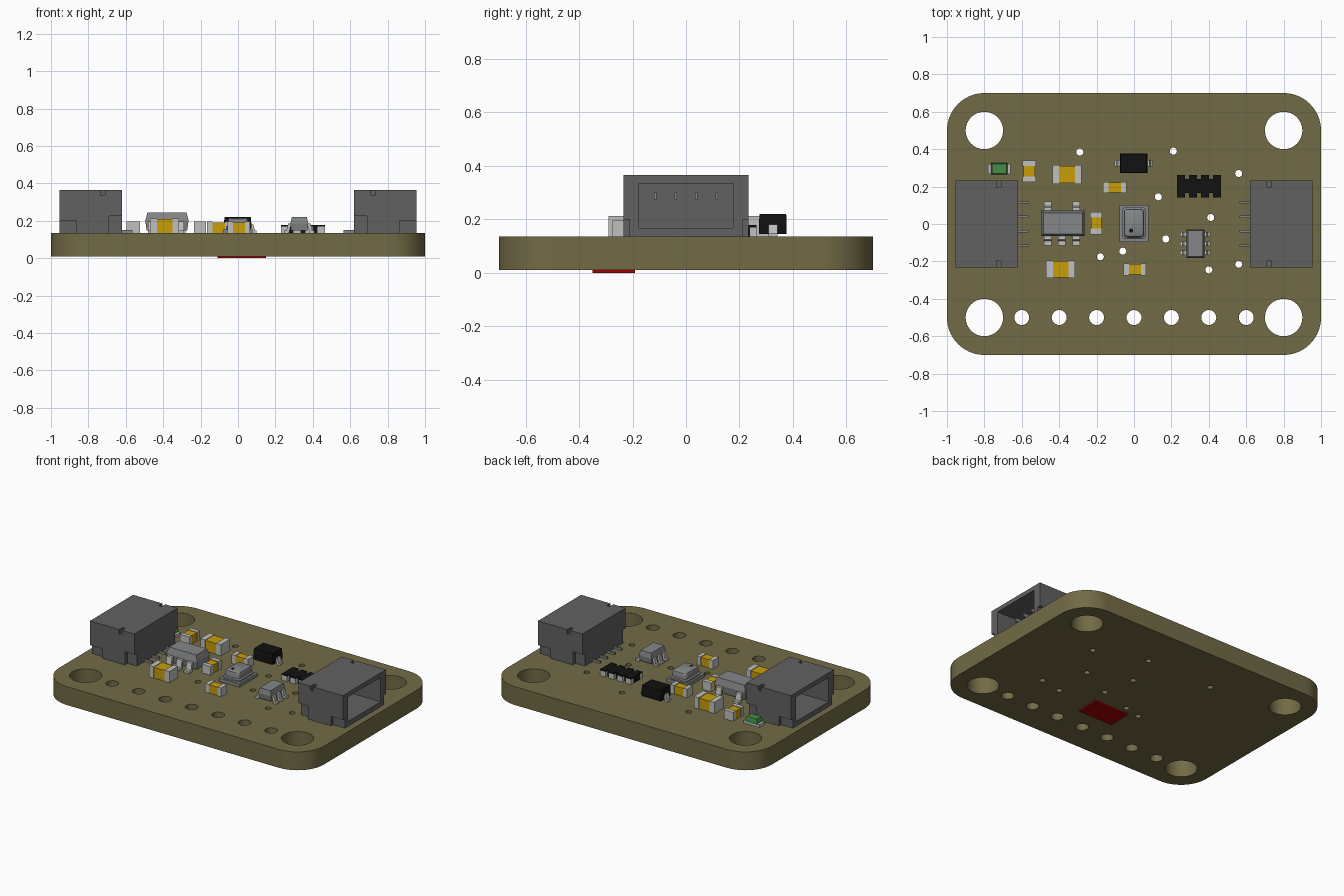
import bpy, bmesh, math
from mathutils import Vector

if "Cube" in bpy.data.objects:
    bpy.data.objects.remove(bpy.data.objects["Cube"])

def material(name, r, g, b):
    m = bpy.data.materials.new(name)
    m.diffuse_color = [(c / 255 / 12.92 if c < 11 else ((c / 255 + 0.055) / 1.055) ** 2.4)
                       for c in (r, g, b)] + [1]
    m.use_nodes = True
    m.node_tree.nodes["Principled BSDF"].inputs["Base Color"].default_value = m.diffuse_color
    return m

OLIVE = material("olive board", 114, 107, 70)
TAN = material("tan hole wall", 215, 176, 143)
DARK = material("dark grey plastic", 97, 97, 97)
GREY = material("mid grey package", 132, 134, 135)
SILVER = material("silver metal", 192, 192, 190)
GOLD = material("gold ceramic", 200, 157, 10)
BLACK = material("black package", 18, 18, 18)
GREEN = material("green lens", 68, 140, 72)
RED = material("red plate", 165, 0, 0)
TOP = 0.135

def make(name, bm, mat, smooth=False):
    bmesh.ops.recalc_face_normals(bm, faces=bm.faces[:])
    me = bpy.data.meshes.new(name)
    bm.to_mesh(me)
    bm.free()
    me.materials.append(mat)
    ob = bpy.data.objects.new(name, me)
    bpy.context.collection.objects.link(ob)
    if smooth:
        shade(ob)
    return ob

def shade(ob):
    bpy.ops.object.select_all(action='DESELECT')
    ob.select_set(True)
    bpy.context.view_layer.objects.active = ob
    bpy.ops.object.shade_smooth_by_angle(angle=math.radians(35))

def add_box(bm, x0, x1, y0, y1, z0, z1):
    vs = [bm.verts.new((x, y, z)) for z in (z0, z1)
          for x, y in ((x0, y0), (x1, y0), (x1, y1), (x0, y1))]
    for f in ((3, 2, 1, 0), (4, 5, 6, 7), (0, 1, 5, 4), (1, 2, 6, 5), (2, 3, 7, 6), (3, 0, 4, 7)):
        bm.faces.new([vs[i] for i in f])

def boxes(name, mat, *dims):
    bm = bmesh.new()
    for d in dims:
        add_box(bm, *d)
    return make(name, bm, mat)

def round_rect(hx, hy, r, n):
    if r == 0:
        return [(hx, hy), (-hx, hy), (-hx, -hy), (hx, -hy)]
    pts = []
    for k, (sx, sy) in enumerate(((1, 1), (-1, 1), (-1, -1), (1, -1))):
        for i in range(n + 1):
            a = math.pi / 2 * (k + i / n)
            pts.append((sx * (hx - r) + r * math.cos(a), sy * (hy - r) + r * math.sin(a)))
    return pts

def loft(name, mat, cx, cy, rings, smooth=False):
    """Stack of rectangles (half x, half y, corner radius, z) joined by walls."""
    bm = bmesh.new()
    loops = [[bm.verts.new((cx + x, cy + y, z)) for x, y in round_rect(hx, hy, r, 6)]
             for hx, hy, r, z in rings]
    for a, b in zip(loops, loops[1:]):
        for i in range(len(a)):
            j = (i + 1) % len(a)
            bm.faces.new((a[i], a[j], b[j], b[i]))
    bm.faces.new(loops[0])
    bm.faces.new(loops[-1])
    return make(name, bm, mat, smooth)

def lead(name, x, y, dx, dy, length, height, width, mat=SILVER, t=0.014):
    """Bent lead going outward from a package edge, down to a foot."""
    k, h = length * 0.4, height
    prof = [(-0.01, h), (k, h), (k + t * 0.6, t), (length, t),
            (length, 0), (k - t * 0.4, 0), (k - t, h - t), (-0.01, h - t)]
    bm = bmesh.new()
    sides = [[bm.verts.new((x + dx * d - dy * s, y + dy * d + dx * s, TOP + z)) for d, z in prof]
             for s in (-width / 2, width / 2)]
    n = len(prof)
    for i in range(n):
        j = (i + 1) % n
        bm.faces.new((sides[0][i], sides[0][j], sides[1][j], sides[1][i]))
    bm.faces.new(sides[0])
    bm.faces.new(sides[1])
    make(name, bm, mat)

# Board outline with mounting holes, header holes and vias
vias = [(-.29, .385), (.21, .39), (.56, .27), (.13, .145), (.41, .035),
        (.17, -.08), (-.06, -.145), (-.18, -.175), (.4, -.245), (.56, -.215)]
holes = [(x, y, 0.1, 48) for x in (-.8, .8) for y in (-.5, .5)]
holes += [(-.6 + .2 * i, -.5, 0.04, 28) for i in range(7)]
holes += [(x, y, 0.019, 16) for x, y in vias]
outlines = [round_rect(1, .7, .2, 14)]
for x, y, r, n in holes:
    outlines.append([(x + r * math.cos(2 * math.pi * i / n), y + r * math.sin(2 * math.pi * i / n))
                     for i in range(n)])
cu = bpy.data.curves.new("board", 'CURVE')
cu.dimensions, cu.fill_mode, cu.extrude = '2D', 'BOTH', 0.0625
for pts in outlines:
    sp = cu.splines.new('POLY')
    sp.points.add(len(pts) - 1)
    for p, (x, y) in zip(sp.points, pts):
        p.co = (x, y, 0, 1)
    sp.use_cyclic_u = True
board = bpy.data.objects.new("board", cu)
bpy.context.collection.objects.link(board)
bpy.context.view_layer.objects.active = board
board.select_set(True)
bpy.ops.object.convert(target='MESH')
board = bpy.context.view_layer.objects.active
bm = bmesh.new()
bm.from_mesh(board.data)
bmesh.ops.remove_doubles(bm, verts=bm.verts[:], dist=1e-5)
bmesh.ops.translate(bm, verts=bm.verts[:], vec=(0, 0, TOP - 0.0625))
bmesh.ops.recalc_face_normals(bm, faces=bm.faces[:])
# Plated hole walls; the two front mounting holes stay bare
for f in bm.faces:
    c = f.calc_center_median()
    plated = abs(f.normal.z) < 0.5 and any(
        math.hypot(c.x - x, c.y - y) < r + 0.003 and not (r > .09 and y < 0) for x, y, r, n in holes)
    f.material_index = 1 if plated else 0
bm.to_mesh(board.data)
bm.free()
board.data.materials.clear()
board.data.materials.append(OLIVE)
board.data.materials.append(TAN)
shade(board)

# Red plate on the underside
boxes("bottom_plate", RED, (-.11, .15, -.35, -.19, 0, .0105))

# Side connectors, open outward
def connector(side, s):
    def d(x0, x1, *rest):
        return (min(s * x0, s * x1), max(s * x0, s * x1)) + rest
    body = boxes(side + "_connector", DARK, d(.62, .955, -.233, .233, TOP, .365))
    cuts = [d(.68, .97, -.175, .175, .168, .335)]
    for y0, y1 in ((-.25, -.205), (.205, .25)):
        cuts += [d(.6, .69, y0, y1, .12, .225), d(.865, .97, y0 * 1.03, y1 * 1.03, .12, .2)]
    for y0, y1 in ((-.25, -.195), (.195, .25)):
        cuts.append(d(.712, .735, y0, y1, .335, .38))
    cutter = boxes("cutter", DARK, *cuts)
    mod = body.modifiers.new("cut", 'BOOLEAN')
    mod.operation, mod.solver, mod.object = 'DIFFERENCE', 'EXACT', cutter
    bpy.ops.object.select_all(action='DESELECT')
    bpy.context.view_layer.objects.active = body
    body.select_set(True)
    bpy.ops.object.modifier_apply(modifier="cut")
    bpy.data.objects.remove(cutter)
    for i in range(4):
        y = -.115 + .0767 * i
        boxes(f"{side}_contact_{i}", GREY, d(.67, .86, y - .005, y + .005, .275, .3))
        boxes(f"{side}_solder_leg_{i}", GREY, d(.565, .63, y - .006, y + .006, TOP, TOP + .015))

connector("left", -1)
connector("right", 1)

# Ceramic capacitors: x range, y range, top height, long axis
caps = [(-.595, -.525, .225, .34, .195, 'y'), (-.435, -.28, .215, .315, .212, 'x'),
        (-.165, -.04, .165, .225, .195, 'x'), (-.235, -.17, -.055, .065, .195, 'y'),
        (-.47, -.315, -.29, -.195, .212, 'x'), (-.055, .065, -.275, -.21, .195, 'x')]
for i, (x0, x1, y0, y1, z, axis) in enumerate(caps):
    e = 0.004
    if axis == 'x':
        w = (x1 - x0) * .23
        ends = [(x0, x0 + w, y0, y1, TOP, z), (x1 - w, x1, y0, y1, TOP, z)]
        mid = (x0 + w, x1 - w, y0 + e, y1 - e, TOP, z - e)
    else:
        w = (y1 - y0) * .25
        ends = [(x0, x1, y0, y0 + w, TOP, z), (x0, x1, y1 - w, y1, TOP, z)]
        mid = (x0 + e, x1 - e, y0 + w, y1 - w, TOP, z - e)
    boxes(f"capacitor_ends_{i}", SILVER, *ends)
    boxes(f"capacitor_body_{i}", GOLD, mid)

# Indicator light
boxes("light_base", SILVER, (-.78, -.66, .268, .322, TOP, .155))
loft("light_lens", GREEN, -.72, .295, [(.044, .03, 0, .15), (.044, .03, 0, .165), (.038, .026, 0, .185)])

# Five-lead regulator
loft("regulator", GREY, -.38, .003, [(.108, .06, 0, .148), (.116, .068, 0, .2), (.104, .057, 0, .245)])
for i, x in enumerate((-.46, -.385, -.31)):
    lead(f"regulator_front_lead_{i}", x, -.062, 0, -1, .053, .06, .04)
    if i != 1:
        lead(f"regulator_back_lead_{i}", x, .067, 0, 1, .053, .06, .04)

# Six-lead chip
loft("small_chip", GREY, .328, -.105, [(.043, .07, 0, .148), (.048, .076, 0, .185), (.04, .07, 0, .22)])
for i in range(3):
    for s in (-1, 1):
        lead(f"small_chip_lead_{i}_{s}", .328 + s * .046, -.155 + .05 * i, s, 0, .036, .05, .024)

# Pressure sensor with rounded metal can and vent
loft("sensor_base", GREY, 0, .003, [(.077, .098, 0, TOP), (.077, .098, 0, .157)])
loft("sensor_can", GREY, 0, .005, [(.064, .086, .022, .157), (.064, .086, .022, .168),
     (.054, .076, .02, .172), (.054, .076, .02, .2), (.05, .072, .018, .21), (.042, .064, .012, .215)], True)
loft("sensor_vent", BLACK, -.015, -.035, [(.011, .011, .0109, .213), (.011, .011, .0109, .216)])

# Black diode with two leads
loft("diode", BLACK, -.002, .325, [(.072, .052, 0, .146), (.074, .052, 0, .18), (.07, .05, 0, .22)])
for s in (-1, 1):
    lead(f"diode_lead_{s}", -.002 + s * .072, .325, s, 0, .03, .045, .034)

# Resistor array: dark body with capped terminals along both sides
boxes("resistor_array", BLACK, (.23, .465, .165, .24, TOP, .178))
for i in range(4):
    x = .23 + .0645 * i
    for j, (y0, y1) in enumerate(((.142, .165), (.24, .263))):
        boxes(f"resistor_terminal_{i}_{j}", SILVER, (x, x + .0415, y0, y1, TOP, .17))
        boxes(f"resistor_cap_{i}_{j}", BLACK, (x, x + .0415, y0, y1, .17, .178))
